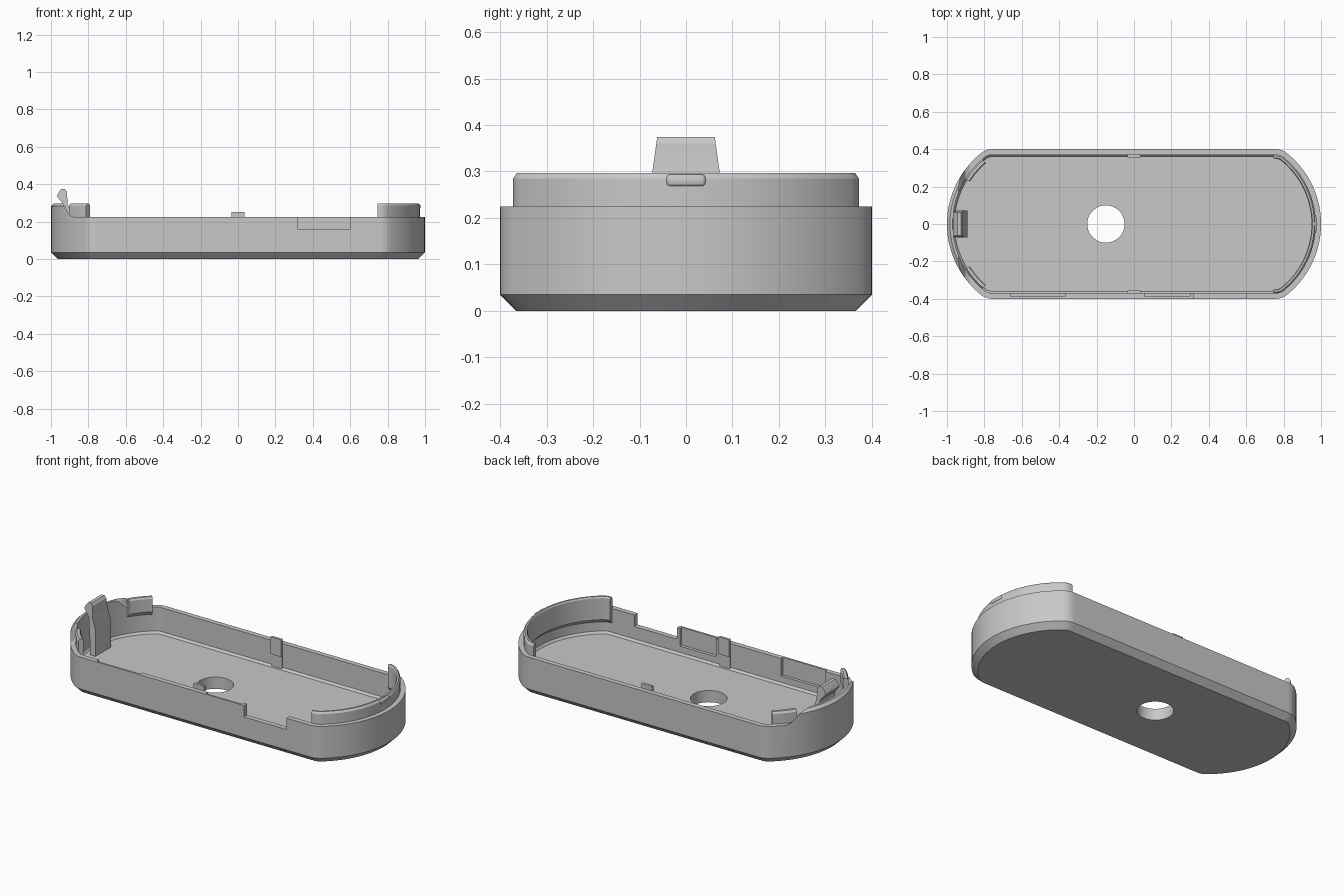
import bpy, bmesh, math
from mathutils import Matrix

if "Cube" in bpy.data.objects:
    bpy.data.objects.remove(bpy.data.objects["Cube"])

grey = bpy.data.materials.new("plain_grey")
grey.use_nodes = True
grey.diffuse_color = (0.58, 0.58, 0.58, 1)
grey.node_tree.nodes["Principled BSDF"].inputs["Base Color"].default_value = grey.diffuse_color


def finish(name, bm):
    bmesh.ops.recalc_face_normals(bm, faces=bm.faces)
    mesh = bpy.data.meshes.new(name)
    bm.to_mesh(mesh)
    bm.free()
    mesh.materials.append(grey)
    ob = bpy.data.objects.new(name, mesh)
    bpy.context.collection.objects.link(ob)
    return ob


def select(ob):
    bpy.ops.object.select_all(action="DESELECT")
    ob.select_set(True)
    bpy.context.view_layer.objects.active = ob


def smooth(ob):
    select(ob)
    bpy.ops.object.shade_smooth_by_angle(angle=math.radians(25))


def box(name, x, y, z, bevel=0):
    """Box from three (low, high) ranges."""
    bm = bmesh.new()
    bmesh.ops.create_cube(bm, size=1)
    spans = (x, y, z)
    bmesh.ops.scale(bm, vec=[b - a for a, b in spans], verts=bm.verts)
    if bevel:
        bmesh.ops.bevel(bm, geom=bm.edges[:], offset=bevel, segments=3, affect="EDGES", profile=0.5)
    bmesh.ops.translate(bm, vec=[(a + b) / 2 for a, b in spans], verts=bm.verts)
    return finish(name, bm)


def extrude_xz(name, profile, half_width):
    """Side profile extruded along y; half_width is a function of height."""
    bm = bmesh.new()
    sides = [[bm.verts.new((x, s * half_width(z), z)) for x, z in profile] for s in (-1, 1)]
    for side in sides:
        bm.faces.new(side)
    n = len(profile)
    for i in range(n):
        j = (i + 1) % n
        bm.faces.new((sides[0][i], sides[0][j], sides[1][j], sides[1][i]))
    return finish(name, bm)


def cut(ob, cutter):
    mod = ob.modifiers.new("cut", "BOOLEAN")
    mod.operation = "DIFFERENCE"
    mod.solver = "EXACT"
    mod.object = cutter
    select(ob)
    bpy.ops.object.modifier_apply(modifier=mod.name)
    bpy.data.objects.remove(cutter)


# Plan outline: wide end arc blended into the straight sides by small fillets
END_R, END_X, FILLET, HALF = 0.485, 0.515, 0.1, 0.4
RISE = HALF - FILLET
FX = END_X + math.sqrt((END_R - FILLET) ** 2 - RISE ** 2)
ANGLE = math.atan2(RISE, FX - END_X)


def end_path(d):
    """Right-hand end of the outline, inset by d, running front to back."""
    arc = [ANGLE * i / 14 for i in range(-14, 15)]
    corner = [ANGLE + (math.pi / 2 - ANGLE) * i / 6 for i in range(1, 7)]
    back = [(FX + (FILLET - d) * math.cos(a), RISE + (FILLET - d) * math.sin(a)) for a in corner]
    back.append((FX - 0.01, HALF - d))
    front = [(x, -y) for x, y in reversed(back)]
    middle = [(END_X + (END_R - d) * math.cos(a), (END_R - d) * math.sin(a)) for a in arc]
    return front + middle + back


def sweep(name, section, path):
    """Closed (inset, height) section carried along an open plan path."""
    bm = bmesh.new()
    rows = [[bm.verts.new((x, y, z)) for x, y in path(d)] for d, z in section]
    for k, row in enumerate(rows):
        after = rows[(k + 1) % len(rows)]
        for i in range(len(row) - 1):
            bm.faces.new((row[i], row[i + 1], after[i + 1], after[i]))
    for i in (0, -1):
        bm.faces.new([row[i] for row in rows])
    smooth(finish(name, bm))


# Tray: chamfered shell, tall all round, then trimmed to the rim
bm = bmesh.new()
rings = []
for d, z in [(0.035, 0), (0, 0.035), (0, 0.282), (0.016, 0.297), (0.03, 0.297), (0.03, 0.083), (0.04, 0.07)]:
    half = end_path(d)
    rings.append([bm.verts.new((x, y, z)) for x, y in half + [(-x, -y) for x, y in half]])
for low, high in zip(rings, rings[1:]):
    for i in range(len(low)):
        j = (i + 1) % len(low)
        bm.faces.new((low[i], low[j], high[j], high[i]))
bm.faces.new(rings[0])
bm.faces.new(rings[-1])
tray = finish("tray", bm)

# Rim sweeps up in a curve to the raised left-hand end
cut(tray, extrude_xz("rim_cutter", [(-0.88, 0.225), (-0.9, 0.235), (-0.913, 0.255), (-0.923, 0.28), (-0.94, 0.299),
                                    (-0.94, 0.4), (1.2, 0.4), (1.2, 0.225)], lambda z: 0.6))

# Round floor hole
bm = bmesh.new()
bmesh.ops.create_cone(bm, cap_ends=True, segments=48, radius1=0.1, radius2=0.1, depth=0.3,
                      matrix=Matrix.Translation((-0.15, 0, 0)))
cut(tray, finish("hole_cutter", bm))

# Front wall notch and two shallow inner pockets
cut(tray, box("notch_cutter", (0.32, 0.6), (-0.5, -0.35), (0.157, 0.4)))
for x in ((-0.66, -0.37), (0.06, 0.3)):
    cut(tray, box("pocket_cutter", x, (-0.388, -0.35), (0.12, 0.4)))
smooth(tray)

# Curved locating lip at the right-hand end, with its catch
sweep("end_lip", [(0.028, 0.135), (0.028, 0.285), (0.036, 0.297), (0.046, 0.297), (0.051, 0.288), (0.051, 0.16)],
      end_path)
smooth(box("lip_catch", (0.95, 0.976), (-0.043, 0.043), (0.267, 0.294), bevel=0.01))

# Short lips in the left-hand corners
for s, side in ((-1, "front"), (1, "back")):
    def corner_path(d):
        angles = [math.radians(32 + 2.5 * i) for i in range(8)]
        r = END_R - d
        return [(-END_X - r * math.cos(a), s * r * math.sin(a)) for a in angles]
    sweep(side + "_corner_lip", [(0.028, 0.18), (0.028, 0.285), (0.036, 0.297), (0.052, 0.297), (0.058, 0.288),
                                 (0.058, 0.21)], corner_path)

# Flexible latch at the left-hand end
latch = extrude_xz("latch", [(-0.922, 0.06), (-0.935, 0.295), (-0.955, 0.318), (-0.968, 0.335), (-0.962, 0.352),
                             (-0.945, 0.374), (-0.925, 0.374), (-0.915, 0.36), (-0.911, 0.295), (-0.89, 0.225),
                             (-0.89, 0.06)],
                   lambda z: 0.073 - 0.14 * max(0, z - 0.295))
smooth(latch)

# Side clips with thin ribs down to the floor
for s, side in ((-1, "front"), (1, "back")):
    box(side + "_clip", (-0.035, 0.035), sorted((s * 0.356, s * 0.372)), (0.15, 0.252))
    box(side + "_clip_rib", (-0.035, 0.035), sorted((s * 0.364, s * 0.372)), (0.06, 0.15))
